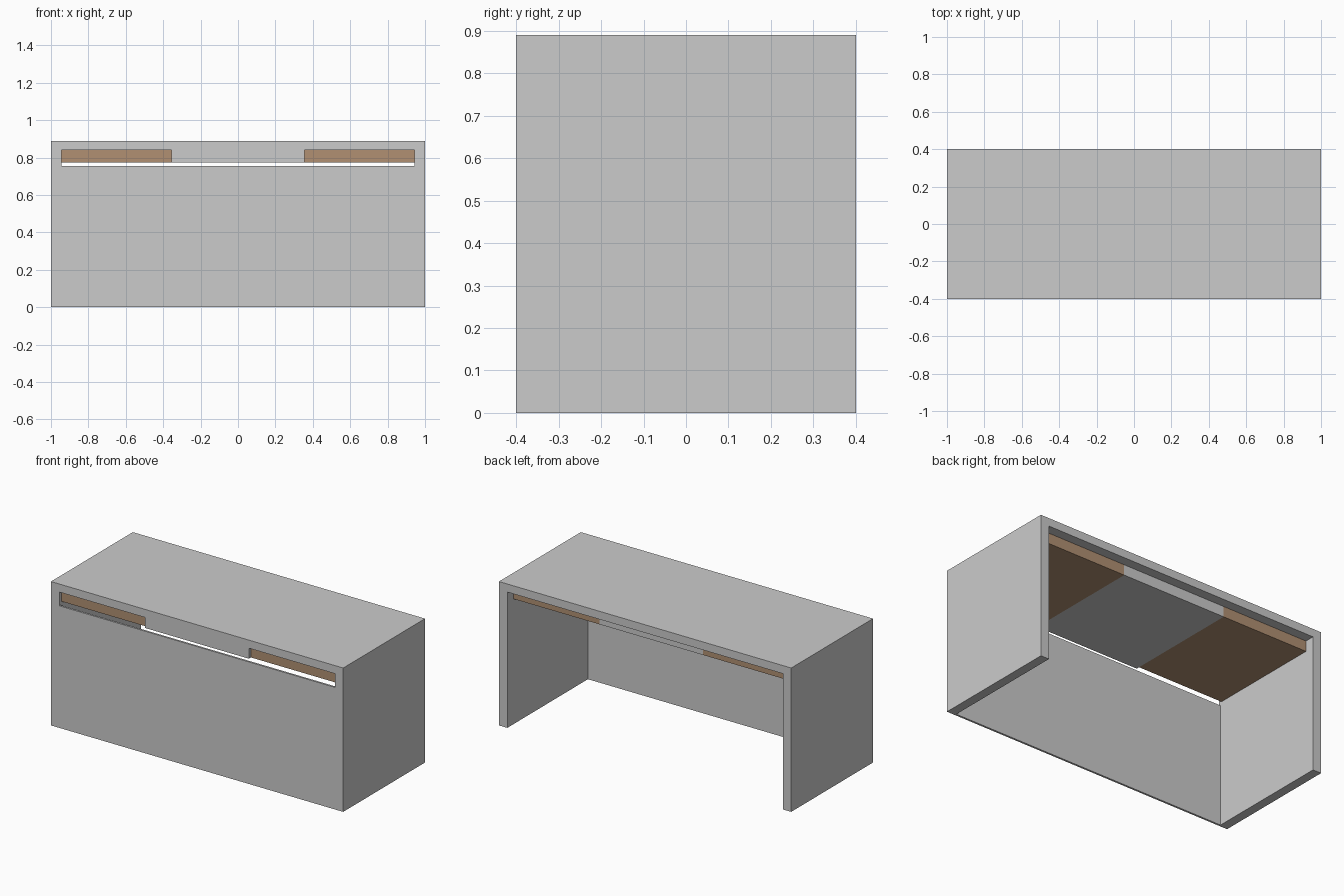
import bpy
import bmesh
from mathutils import Vector

cube = bpy.data.objects.get("Cube")
if cube:
    bpy.data.objects.remove(cube, do_unlink=True)


def make_material(name, color):
    mat = bpy.data.materials.new(name)
    mat.use_nodes = True
    mat.diffuse_color = color
    mat.node_tree.nodes["Principled BSDF"].inputs["Base Color"].default_value = color
    return mat


grey = make_material("light grey", (0.6, 0.6, 0.6, 1))
wood = make_material("brown wood", (0.44, 0.28, 0.17, 1))


def add_object(name, bm, mat):
    bmesh.ops.recalc_face_normals(bm, faces=bm.faces)
    mesh = bpy.data.meshes.new(name)
    bm.to_mesh(mesh)
    bm.free()
    mesh.materials.append(mat)
    obj = bpy.data.objects.new(name, mesh)
    bpy.context.collection.objects.link(obj)
    return obj


def box(name, low, high, mat):
    low, high = Vector(low), Vector(high)
    bm = bmesh.new()
    bmesh.ops.create_cube(bm, size=1)
    bmesh.ops.scale(bm, vec=high - low, verts=bm.verts)
    bmesh.ops.translate(bm, vec=(low + high) / 2, verts=bm.verts)
    return add_object(name, bm, mat)


# Main dimensions
W, D, H = 1.0, 0.4, 0.89
INNER = 0.943       # inner face of the side panels
UNDER = 0.84        # underside of the top
DRAWER_Z = 0.775    # underside of the drawers
PANEL_Z = 0.755     # top of the front panel
BACK = 0.34         # rear of the drawers
SPLIT = 0.355       # half width of the centre block

# Top and sides: one upside-down U profile pushed through the depth
profile = [(-W, 0), (-W, H), (W, H), (W, 0),
           (INNER, 0), (INNER, UNDER), (-INNER, UNDER), (-INNER, 0)]
bm = bmesh.new()
face = bm.faces.new([bm.verts.new((x, -D, z)) for x, z in profile])
extruded = bmesh.ops.extrude_face_region(bm, geom=[face])["geom"]
bmesh.ops.translate(bm, vec=(0, 2 * D, 0),
                    verts=[v for v in extruded if isinstance(v, bmesh.types.BMVert)])
add_object("desk_top_and_sides", bm, grey)

# Thin front panel, leaving a slot below the drawers
box("front_panel", (-INNER, -D, 0), (INNER, -D + 0.012, PANEL_Z), grey)

# Centre block flush with the front
box("centre_block", (-SPLIT, -D, DRAWER_Z), (SPLIT, BACK, UNDER), grey)

# Drawers set slightly back on both sides
for side, x0, x1 in (("left", SPLIT, INNER), ("right", -INNER, -SPLIT)):
    box(side + "_drawer", (x0, -D + 0.02, DRAWER_Z), (x1, BACK, UNDER), wood)
